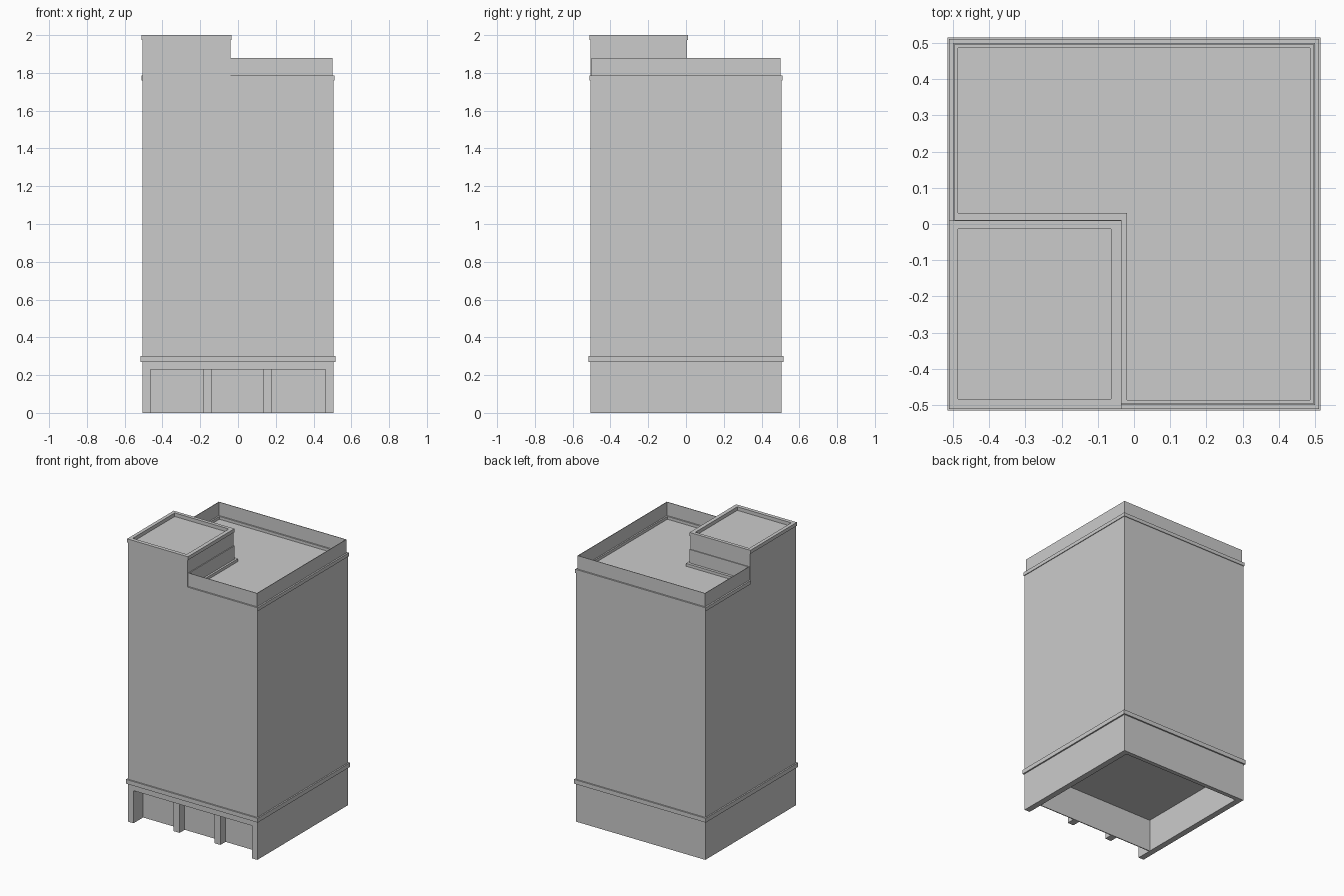
import bpy, bmesh

if "Cube" in bpy.data.objects:
    bpy.data.objects.remove(bpy.data.objects["Cube"])


def finish(name, bm):
    bmesh.ops.recalc_face_normals(bm, faces=bm.faces)
    mesh = bpy.data.meshes.new(name)
    bm.to_mesh(mesh)
    bm.free()
    obj = bpy.data.objects.new(name, mesh)
    bpy.context.collection.objects.link(obj)
    return obj


def box(name, x0, x1, y0, y1, z0, z1):
    bm = bmesh.new()
    bmesh.ops.create_cube(bm, size=1)
    for v in bm.verts:
        v.co.x = x1 if v.co.x > 0 else x0
        v.co.y = y1 if v.co.y > 0 else y0
        v.co.z = z1 if v.co.z > 0 else z0
    return finish(name, bm)


def ring(name, outer, inner, z0, z1):
    """Closed wall strip between two outlines with matching corners."""
    bm = bmesh.new()
    loops = [[bm.verts.new((x, y, z)) for x, y in pts]
             for pts, z in ((outer, z0), (outer, z1), (inner, z1), (inner, z0))]
    n = len(outer)
    for k in range(4):
        a, b = loops[k], loops[(k + 1) % 4]
        for i in range(n):
            j = (i + 1) % n
            bm.faces.new((a[i], a[j], b[j], b[i]))
    return finish(name, bm)


def rect(x0, x1, y0, y1):
    return [(x0, y0), (x1, y0), (x1, y1), (x0, y1)]


def roof_outline(s, tx, ty):
    """Square outline with the tower corner (front left) notched out."""
    return [(tx, -s), (s, -s), (s, s), (-s, s), (-s, ty), (tx, ty)]


S = 0.505            # half width of the shaft
TX, TY = -0.04, 0.005  # inner corner of the stair tower
CEIL, ROOF = 0.23, 1.765

# Main shaft
box("shaft", -S, S, -S, S, CEIL, ROOF)

# Hollow ground floor: side walls, back wall, recessed shop front
box("left_base_wall", -S, -0.463, -S, S, 0, CEIL)
box("right_base_wall", 0.463, S, -S, S, 0, CEIL)
box("back_base_wall", -0.463, 0.463, 0.475, S, 0, CEIL)
box("shop_front", -0.463, 0.463, -0.398, -0.392, 0, CEIL)
for i, x in enumerate((-0.162, 0.157)):
    box(f"shop_pillar_{i + 1}", x - 0.024, x + 0.024, -0.455, -0.398, 0, CEIL)

# Ledge above the ground floor
ring("lower_band", rect(-0.515, 0.515, -0.515, 0.515),
     rect(-0.5, 0.5, -0.5, 0.5), 0.27, 0.30)

# Roof edge: ledge and thin parapet running around the tower
ring("roof_band", roof_outline(0.51, TX, TY),
     roof_outline(0.485, -0.02, 0.03), 1.76, 1.785)
ring("parapet", roof_outline(0.499, TX, TY),
     roof_outline(0.495, TX + 0.006, TY + 0.006), 1.78, 1.88)

# Corner tower with a raised cap rim
box("tower", -S, TX, -S, TY, ROOF, 1.975)
ring("tower_cap", rect(-0.51, -0.035, -0.51, 0.01),
     rect(-0.485, -0.063, -0.483, -0.014), 1.975, 2.0)
